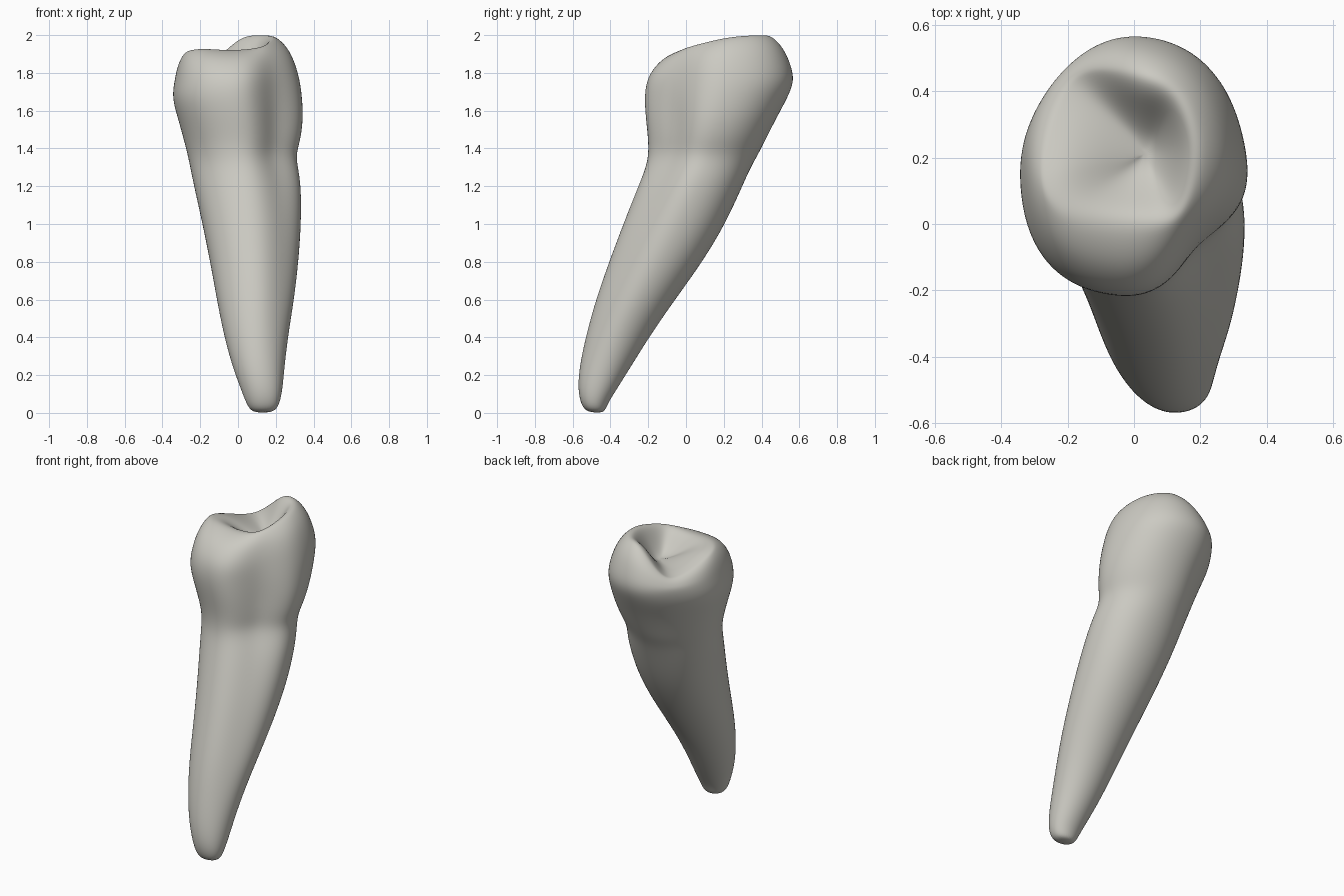
import bpy, bmesh, math
from mathutils import Vector

cube = bpy.data.objects.get("Cube")
if cube:
    bpy.data.objects.remove(cube, do_unlink=True)

SIDES = 32

# Outline of root and crown: height, x range, y range
OUTLINE = [
    (0.008, 0.07, 0.195, -0.53, -0.43),
    (0.05, 0.045, 0.22, -0.557, -0.415),
    (0.13, 0.015, 0.235, -0.572, -0.365),
    (0.25, -0.03, 0.245, -0.562, -0.29),
    (0.42, -0.075, 0.265, -0.525, -0.185),
    (0.6, -0.11, 0.295, -0.475, -0.06),
    (0.8, -0.145, 0.318, -0.405, 0.085),
    (1.0, -0.185, 0.332, -0.33, 0.205),
    (1.2, -0.23, 0.332, -0.25, 0.295),
    (1.3, -0.25, 0.315, -0.21, 0.34),
    (1.37, -0.265, 0.305, -0.197, 0.38),
    (1.45, -0.285, 0.33, -0.198, 0.42),
    (1.56, -0.315, 0.343, -0.21, 0.475),
    (1.67, -0.347, 0.337, -0.217, 0.535),
    (1.76, -0.332, 0.325, -0.205, 0.572),
]

# Rim of the chewing surface, every 45 degrees from +x
RIM = [Vector(p) for p in (
    (0.18, 0.22, 1.992), (0.13, 0.38, 2.005), (0.01, 0.44, 1.985), (-0.18, 0.43, 1.825),
    (-0.27, 0.16, 1.905), (-0.2, 0.04, 1.93), (-0.02, 0.01, 1.925), (0.13, 0.03, 1.945))]
PIT = Vector((0.03, 0.21, 1.81))

# Fullness of the four diagonal corners by height, counter-clockwise from +x +y
CORNERS = [
    (0.0, (1.0, 1.0, 0.98, 1.06)),
    (0.6, (1.0, 0.99, 1.0, 0.93)),
    (1.1, (1.04, 1.04, 1.0, 0.88)),
    (1.35, (1.0, 0.96, 0.98, 0.80)),
    (1.55, (1.02, 0.95, 1.04, 0.76)),
    (1.75, (1.03, 0.96, 1.07, 0.81)),
    (2.0, (1.03, 0.96, 1.07, 0.81)),
]


def fullness(z, q):
    for (z0, a), (z1, b) in zip(CORNERS, CORNERS[1:]):
        if z <= z1:
            return a[q] + (b[q] - a[q]) * (z - z0) / (z1 - z0)


def rim_point(angle):
    """Smooth closed curve through the rim points."""
    f = angle / (math.pi / 4)
    i, t = int(f), f - int(f)
    a, b, c, d = (RIM[(i + k) % 8] for k in (-1, 0, 1, 2))
    return 0.5 * (2 * b + (c - a) * t + (2 * a - 5 * b + 4 * c - d) * t * t
                  + (3 * b - a - 3 * c + d) * t ** 3)


def outline_point(row, angle):
    z, x0, x1, y0, y1 = row
    q = int(angle / (math.pi / 2)) % 4
    k = 1.015 + (fullness(z, q) - 1) * math.sin(2 * angle) ** 2
    return Vector(((x0 + x1) / 2 + (x1 - x0) / 2 * k * math.cos(angle),
                   (y0 + y1) / 2 + (y1 - y0) / 2 * k * math.sin(angle), z))


def column(angle):
    """One strip from root tip, over the rim, into the pit."""
    pts = [outline_point(row, angle) for row in OUTLINE]
    rim, top = rim_point(angle), pts[-1]
    for flat, rise in ((0.17, 0.4), (0.42, 0.73), (0.75, 0.94)):
        p = top.lerp(rim, flat)
        p.z = top.z + (rim.z - top.z) * rise
        pts.append(p)
    pts.append(rim)
    ridge = max(0, -math.cos(angle)) ** 2
    for inward, drop in ((0.2, 0.17), (0.45, 0.58), (0.7, 0.91), (0.88, 1.0)):
        p = rim.lerp(PIT, inward)
        p.z = rim.z + (PIT.z - rim.z) * drop
        p.z += 0.03 * ridge * math.sin(math.pi * inward)
        pts.append(p)
    return pts


# Tooth skin
bm = bmesh.new()
cols = [[bm.verts.new(p) for p in column(2 * math.pi * i / SIDES)] for i in range(SIDES)]
tip = bm.verts.new((0.13, -0.465, 0.0))
pit = bm.verts.new(PIT)
for i, a in enumerate(cols):
    b = cols[(i + 1) % SIDES]
    bm.faces.new((tip, b[0], a[0]))
    bm.faces.new((pit, a[-1], b[-1]))
    for j in range(len(a) - 1):
        bm.faces.new((a[j], b[j], b[j + 1], a[j + 1]))
for f in bm.faces:
    f.smooth = True
bmesh.ops.recalc_face_normals(bm, faces=bm.faces)
mesh = bpy.data.meshes.new("tooth")
bm.to_mesh(mesh)
bm.free()
tooth = bpy.data.objects.new("tooth", mesh)
bpy.context.collection.objects.link(tooth)
sub = tooth.modifiers.new("smooth_surface", 'SUBSURF')
sub.levels = sub.render_levels = 2

# Enamel colour
mat = bpy.data.materials.new("warm_grey_enamel")
mat.use_nodes = True
colour = (0.6, 0.59, 0.54, 1)
mat.diffuse_color = colour
mat.node_tree.nodes["Principled BSDF"].inputs["Base Color"].default_value = colour
mesh.materials.append(mat)
